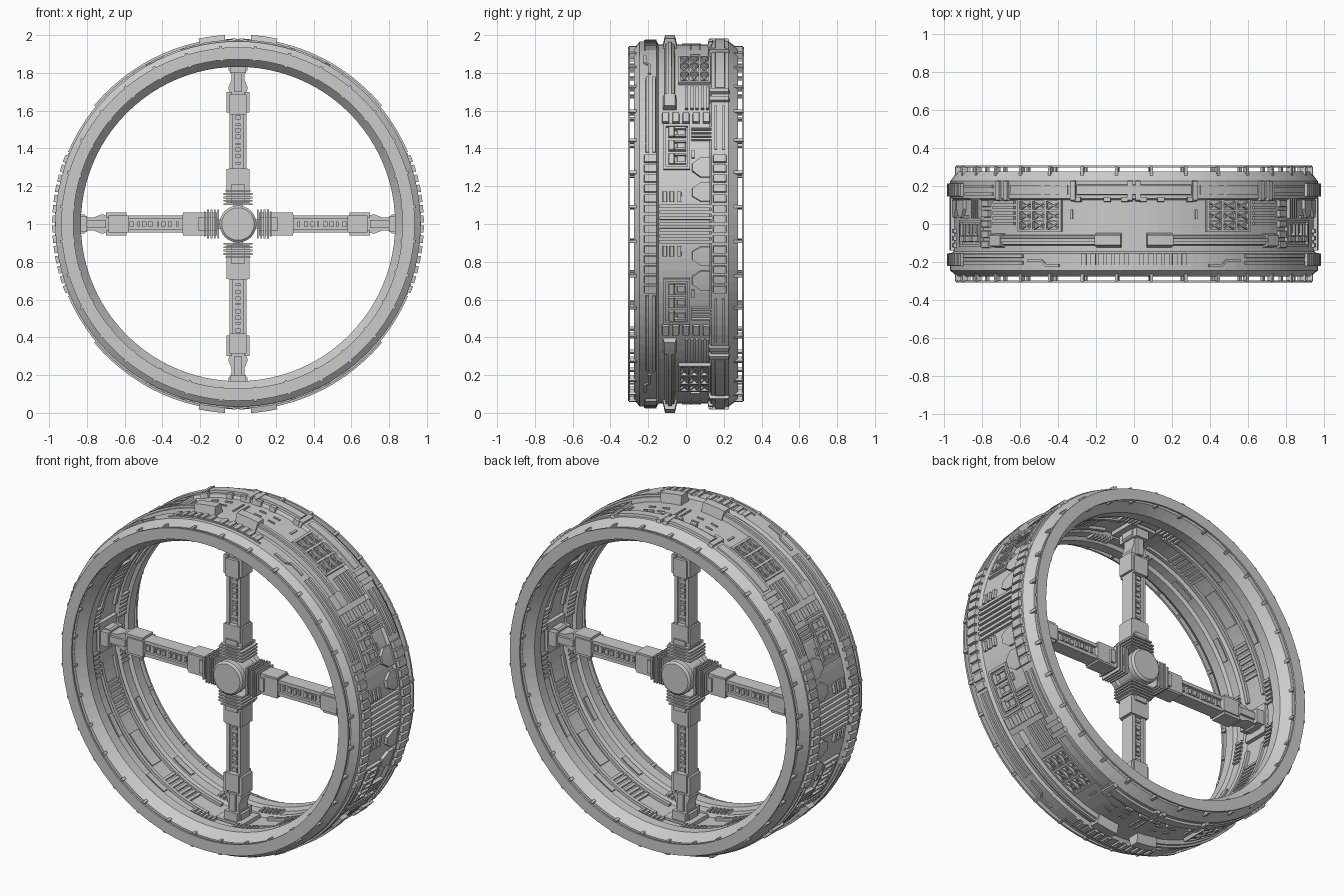
import bpy, bmesh
from math import sin, cos, pi, radians, ceil

STEP = 3.75  # degrees per facet, 96 sides


def make(name, bm, mirror=False, seg_loc=(0, 0, 1)):
    bmesh.ops.recalc_face_normals(bm, faces=bm.faces[:])
    me = bpy.data.meshes.new(name)
    bm.to_mesh(me)
    bm.free()
    ob = bpy.data.objects.new(name, me)
    ob.location = seg_loc
    bpy.context.collection.objects.link(ob)
    if mirror:
        m = ob.modifiers.new("quadrants", 'MIRROR')
        m.use_axis = (True, False, True)
        m.use_mirror_merge = False
    return ob


def lathe(name, prof, seg=96):
    """Closed (radius, y) profile spun about the axle."""
    bm = bmesh.new()
    rows = [[bm.verts.new((r * cos(2 * pi * i / seg), y, r * sin(2 * pi * i / seg))) for r, y in prof]
            for i in range(seg)]
    n = len(prof)
    for i in range(seg):
        a, b = rows[i], rows[(i + 1) % seg]
        for j in range(n):
            bm.faces.new((a[j], a[(j + 1) % n], b[(j + 1) % n], b[j]))
    return make(name, bm)


def arc(bm, a0, a1, y0, y1, r0, r1, ch=0.0, y2=None, y3=None):
    """Curved block from angle a0 to a1; y2, y3 are the y limits at the far end."""
    y2 = y0 if y2 is None else y2
    y3 = y1 if y3 is None else y3
    n = max(1, ceil(abs(a1 - a0) / STEP))
    rows = []
    for i in range(n + 1):
        t = i / n
        a = radians(a0 + (a1 - a0) * t)
        u, v = y0 + (y2 - y0) * t, y1 + (y3 - y1) * t
        rows.append([bm.verts.new((r * cos(a), y, r * sin(a)))
                     for r, y in ((r0, u), (r1, u + ch), (r1, v - ch), (r0, v))])
    for p, q in zip(rows, rows[1:]):
        for j in range(4):
            bm.faces.new((p[j], p[(j + 1) % 4], q[(j + 1) % 4], q[j]))
    bm.faces.new(rows[0])
    bm.faces.new(rows[-1][::-1])


def prism(bm, pts, hy):
    """Polygon in x-z extruded to y = +-hy."""
    f = [bm.verts.new((x, -hy, z)) for x, z in pts]
    b = [bm.verts.new((x, hy, z)) for x, z in pts]
    n = len(pts)
    bm.faces.new(f)
    bm.faces.new(b[::-1])
    for i in range(n):
        bm.faces.new((f[i], f[(i + 1) % n], b[(i + 1) % n], b[i]))


def box(bm, x0, x1, hy, hz, zc=0.0):
    prism(bm, [(x0, zc - hz), (x1, zc - hz), (x1, zc + hz), (x0, zc + hz)], hy)


# Main rim body
lathe("rim_body", [(.875, -.275), (.93, -.275), (.967, -.245), (.967, -.155), (.95, -.145), (.95, .125),
                   (.967, .135), (.967, .225), (.93, .275), (.875, .275), (.832, .225), (.832, .165),
                   (.852, .155), (.852, .10), (.872, .09), (.872, -.09), (.852, -.10), (.852, -.155),
                   (.832, -.165), (.832, -.225)])

# Thin side hoops and the brackets that carry them
for s, side in ((-1, "front"), (1, "back")):
    lathe(side + "_hoop", [(.872, s * .297), (.936, s * .297), (.936, s * .308), (.872, s * .308)])
    bm = bmesh.new()
    for k in range(32):
        a = (k + .5) * 360 / 32
        ys = sorted((s * .255, s * .302))
        arc(bm, a - .5, a + .5, *ys, .915, .945)
        arc(bm, a - .5, a + .5, *ys, .866, .885)
    make(side + "_hoop_brackets", bm)

# Tread blocks on both flanges
bm = bmesh.new()
for k in range(7):
    a = k * 3.2 + .4
    arc(bm, a, a + 2.3, -.225, -.15, .95, .984, .006)
    arc(bm, a, a + 2.3, .14, .218, .95, .984, .006)
for a in (73.5, 76.5, 79, 81.5, 84, 87):
    arc(bm, a, a + 1.5, -.222, -.152, .95, .977, .004)
make("tread_blocks", bm, True)

# Long ridges, jogged pipes and clamps on the flanges
bm = bmesh.new()
for y in (-.215, -.18):
    arc(bm, 23, 53, y, y + .022, .95, .977, .003)
arc(bm, 55, 60, -.20, -.185, .95, .976)
arc(bm, 60, 61.5, -.20, -.185, .95, .976, 0, -.225, -.21)
arc(bm, 61.5, 66, -.225, -.21, .95, .976)
for a in (42, 45.5, 70, 88):
    arc(bm, a, a + 1.6, .115, .235, .94, .982, .01)
arc(bm, 24, 40, .15, .165, .95, .976)
arc(bm, 24, 40, .19, .205, .95, .976)
arc(bm, 48, 69, .15, .21, .95, .974, .006)
arc(bm, 72, 90, .15, .21, .95, .980, .006)
arc(bm, 72, 90, -.222, -.215, .95, .974)
make("flange_fittings", bm, True)

# Round-the-rim rail with clamp boxes at its ends
bm = bmesh.new()
arc(bm, 40, 82, -.115, -.055, .94, .975, .008)
arc(bm, 44, 80, -.10, -.07, .94, .986, .006)
arc(bm, 39.5, 44.5, -.125, -.048, .94, .987, .01)
arc(bm, 78, 86, -.125, -.045, .94, 1.003, .014)
make("tread_rail", bm, True)

# Cross slats, small boxes and window frames on the tread sides
bm = bmesh.new()
for i in range(4):
    a = i * 1.85
    arc(bm, max(0, a - .5), a + .5, -.14, .14, .94, .970)
for y in (-.125, -.088, -.05):
    arc(bm, 7, 10.3, y, y + .026, .94, .966, .003)
for i in range(5):
    y = -.128 + i * .054
    arc(bm, 34, 37.6, y, y + .04, .94, .970, .004)
for a in (17.5, 32.5):
    arc(bm, a, a + .9, -.12, .022, .94, .966)
for y in (-.12, .008):
    arc(bm, 17.5, 33.4, y, y + .014, .94, .966)
for a in (19.3, 23.9, 28.6):
    arc(bm, a, a + 3.4, -.095, -.06, .94, .972, .004)
    arc(bm, a, a + 3.4, -.05, .0, .94, .960, .004)
    arc(bm, a, a + .7, -.06, .0, .94, .972)
    arc(bm, a + 2.7, a + 3.4, -.06, .0, .94, .972)
for i in range(4):
    a = 27.5 + i * 1.3
    arc(bm, a, a + .7, .03, .135, .94, .968)
make("tread_panels", bm, True)

# Tapered vents
bm = bmesh.new()
for a, b in ((7.2, 8.8), (15, 17)):
    arc(bm, a, b, .075, .13, .94, .966, .004, .03, .13)
    arc(bm, b, b + 2.5, .03, .13, .94, .966, .004)
    arc(bm, b + 2.5, b + 4.5, .03, .13, .94, .966, .004, .075, .13)
arc(bm, 21.5, 24, .03, .045, .94, .962)
make("tapered_vents", bm, True)

# Circumferential strips and cross-braced truss panels
bm = bmesh.new()
for i in range(5):
    y = -.005 + i * .028
    arc(bm, 39.5, 49, y, y + .016, .94, .966)
for a in (50.8, 55.8, 60.8, 65.8):
    arc(bm, a, a + .8, -.04, .13, .94, .970)
for y in (-.04, .012, .066, .120):
    arc(bm, 50.8, 66.6, y, y + .010, .94, .970)
for a in (51.6, 56.6, 61.6):
    for y in (-.03, .022, .076):
        arc(bm, a, a + 4.2, y, y + .008, .94, .964, 0, y + .034, y + .042)
        arc(bm, a, a + 4.2, y + .034, y + .042, .94, .964, 0, y, y + .008)
make("truss_panels", bm, True)

# Small fittings across the top and bottom
bm = bmesh.new()
for a in (71, 80.5, 86):
    arc(bm, a, a + 2.2, .115, .145, .94, .978, .004)
for a in (76.5, 82):
    arc(bm, a, a + 2.5, .07, .078, .94, .957)
    arc(bm, a, a + 2.5, .02, .028, .94, .957)
arc(bm, 69.5, 70.2, .025, .075, .94, .957)
arc(bm, 88.7, 89.2, -.02, .08, .94, .957)
make("crown_fittings", bm, True)

# Inner lining: hoop rails, ribs and plates
bm = bmesh.new()
for s in (-1, 1):
    ys = sorted((s * .055, s * .075))
    arc(bm, 10, 80, *ys, .855, .88)
    ys = sorted((s * .11, s * .145))
    for a in (28, 54):
        arc(bm, a, a + 9, *ys, .842, .86, .004)
    for i in range(6):
        a = 4.5 + i * 1.7
        ys = sorted((s * .10, s * .15))
        arc(bm, a, a + .9, *ys, .838, .86)
        arc(bm, 90 - a - .9, 90 - a, *ys, .838, .86)
for i in range(7):
    for a0 in (18, 58):
        a = a0 + i * 2
        arc(bm, a, a + 1.1, -.05, .05, .858, .88)
arc(bm, 38, 52, -.04, .04, .862, .88)
arc(bm, 0, 6, -.08, .08, .850, .88)
arc(bm, 84, 90, -.08, .08, .850, .88)
make("inner_lining", bm, True)

# One spoke along +x, then three turned copies sharing its mesh
bm = bmesh.new()
box(bm, .05, .62, .026, .026)
for s in (-1, 1):
    box(bm, .25, .62, .042, .010, s * .036)
    box(bm, .11, .29, .050, .012, s * .048)
    box(bm, .59, .70, .050, .014, s * .046)
box(bm, .11, .21, .062, .038)
box(bm, .20, .295, .052, .050)
for i in range(5):
    x = .10 + i * .018
    box(bm, x, x + .009, .072, .078 if i < 4 else .065)
for i in range(8):
    x = .315 + i * .034
    box(bm, x, x + (.022 if i % 3 else .012), .036, .014)
box(bm, .58, .685, .058, .045)
box(bm, .60, .675, .045, .060)
prism(bm, [(.68, -.04), (.72, -.052), (.765, -.034), (.80, -.036), (.815, -.05), (.86, -.05),
           (.86, .05), (.815, .05), (.80, .036), (.765, .034), (.72, .052), (.68, .04)], .042)
box(bm, .70, .83, .056, .020)
box(bm, .80, .86, .07, .042)
spoke = make("spoke_1", bm)
for k in range(1, 4):
    ob = bpy.data.objects.new("spoke_%d" % (k + 1), spoke.data)
    ob.location = (0, 0, 1)
    ob.rotation_euler = (0, k * pi / 2, 0)
    bpy.context.collection.objects.link(ob)

# Hub drum with rims and raised caps
bm = bmesh.new()
rows = []
for r, y in ((.086, -.105), (.098, -.095), (.098, -.062), (.08, -.055), (.08, .055),
             (.098, .062), (.098, .095), (.086, .105)):
    rows.append([bm.verts.new((r * cos(2 * pi * i / 32), y, r * sin(2 * pi * i / 32))) for i in range(32)])
for p, q in zip(rows, rows[1:]):
    for i in range(32):
        bm.faces.new((p[i], p[(i + 1) % 32], q[(i + 1) % 32], q[i]))
bm.faces.new(rows[0])
bm.faces.new(rows[-1])
make("hub", bm)
